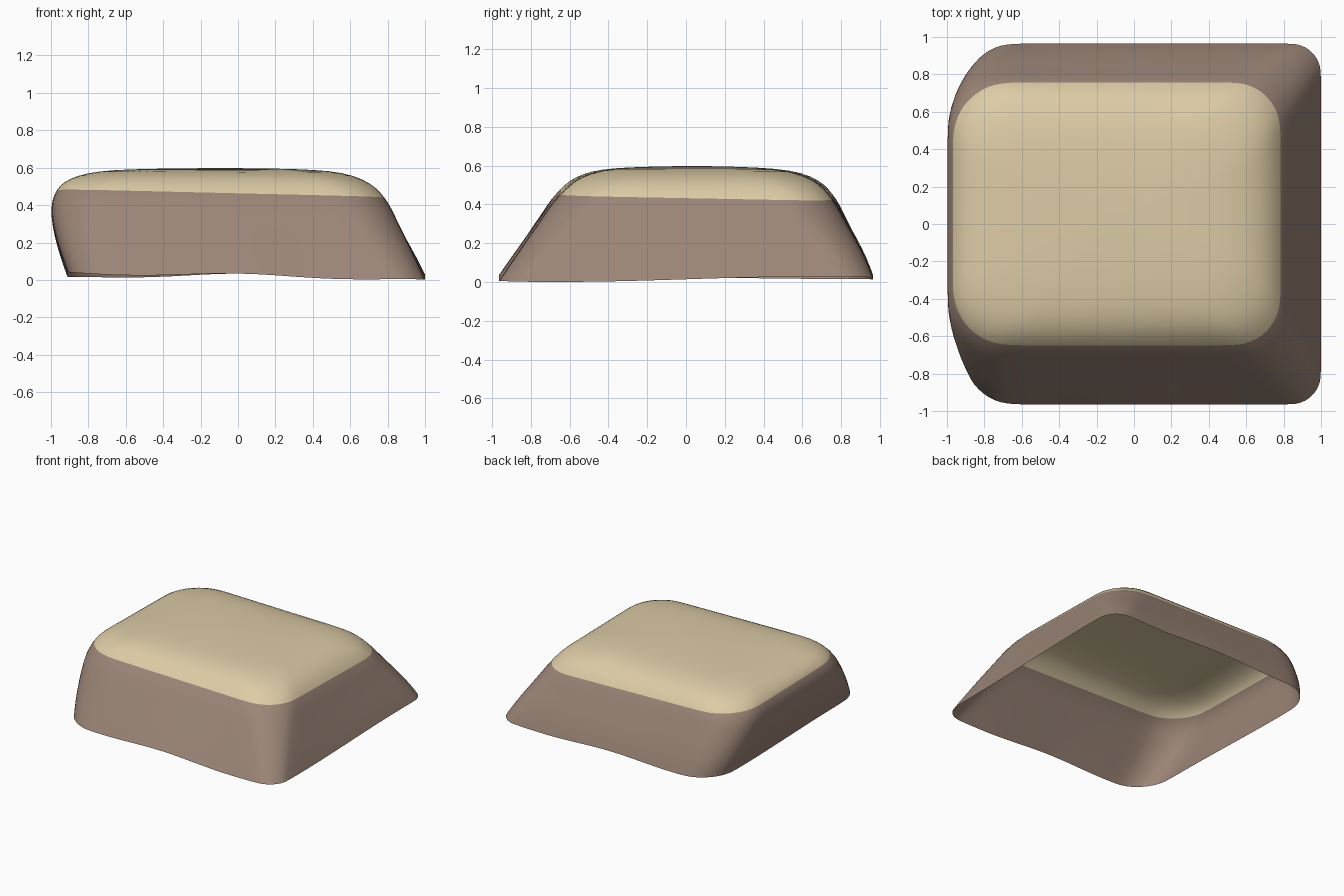
import bpy, bmesh
from math import sin, cos, pi

if "Cube" in bpy.data.objects:
    bpy.data.objects.remove(bpy.data.objects["Cube"])

def material(name, rgb):
    m = bpy.data.materials.new(name)
    m.diffuse_color = (*rgb, 1)
    m.use_nodes = True
    m.node_tree.nodes["Principled BSDF"].inputs["Base Color"].default_value = m.diffuse_color
    return m

def ring(x0, x1, y0, y1, rl, rr, side=8, arc=6):
    """Rounded rectangle, counter-clockwise, separate left and right radii."""
    corners = [(x1 - rr, y0 + rr, rr, -pi / 2), (x1 - rr, y1 - rr, rr, 0),
               (x0 + rl, y1 - rl, rl, pi / 2), (x0 + rl, y0 + rl, rl, pi)]
    arcs = [[(cx + r * cos(a + pi / 2 * i / arc), cy + r * sin(a + pi / 2 * i / arc))
             for i in range(arc + 1)] for cx, cy, r, a in corners]
    pts = []
    for k in range(4):
        pts += arcs[k]
        (ax, ay), (bx, by) = arcs[k][-1], arcs[(k + 1) % 4][0]
        pts += [(ax + (bx - ax) * i / side, ay + (by - ay) * i / side) for i in range(1, side)]
    return pts

# x min, x max, y min, y max, left radius, right radius, height, tilt, ripple
ROWS = [(-.912, 1.0, -.965, .965, .27, .16, .022, 0, 1),
        (-.945, .96, -.905, .935, .28, .18, .11, .1, .8),
        (-.98, .905, -.825, .885, .30, .20, .22, .4, .4),
        (-1.0, .85, -.745, .825, .31, .23, .33, .7, .2),
        (-.995, .82, -.70, .795, .31, .25, .395, .9, 0),
        (-.972, .785, -.648, .758, .30, .25, .452, 1, 0),
        (-.93, .74, -.60, .715, .29, .25, .502, .8, 0),
        (-.86, .67, -.535, .65, .27, .25, .545, .5, 0),
        (-.75, .56, -.44, .54, .25, .24, .577, .2, 0),
        (-.59, .41, -.30, .38, .20, .20, .59, .1, 0),
        (-.34, .20, -.12, .20, .10, .10, .596, .05, 0)]
EDGE = 5  # row where the top colour begins

bm = bmesh.new()
rings = []
for *rect, z, tilt, ripple in ROWS:
    loop = []
    for x, y in ring(*rect):
        wave = .014 * cos(5 * x) * (1 - x * x) - .008 * x + .014 * x * sin(2.4 * y)
        slope = -.025 * x - .02 * y
        loop.append(bm.verts.new((x, y, z + tilt * slope + ripple * wave)))
    rings.append(loop)
for k, (a, b) in enumerate(zip(rings, rings[1:])):
    for i in range(len(a)):
        j = (i + 1) % len(a)
        bm.faces.new((a[i], a[j], b[j], b[i])).material_index = int(k >= EDGE)
# close the nearly flat top
centre = bm.verts.new((-.07, .04, .598))
last = rings[-1]
for i in range(len(last)):
    bm.faces.new((last[i], last[(i + 1) % len(last)], centre)).material_index = 1
for f in bm.faces:
    f.smooth = True

# open-bottomed cliff shell
mesh = bpy.data.meshes.new("cliff_block")
bm.to_mesh(mesh)
bm.free()
mesh.materials.append(material("brown_side", (.33, .235, .185)))
mesh.materials.append(material("sand_top", (.72, .60, .38)))
obj = bpy.data.objects.new("cliff_block", mesh)
bpy.context.collection.objects.link(obj)
sub = obj.modifiers.new("smooth", 'SUBSURF')
sub.levels = sub.render_levels = 1
